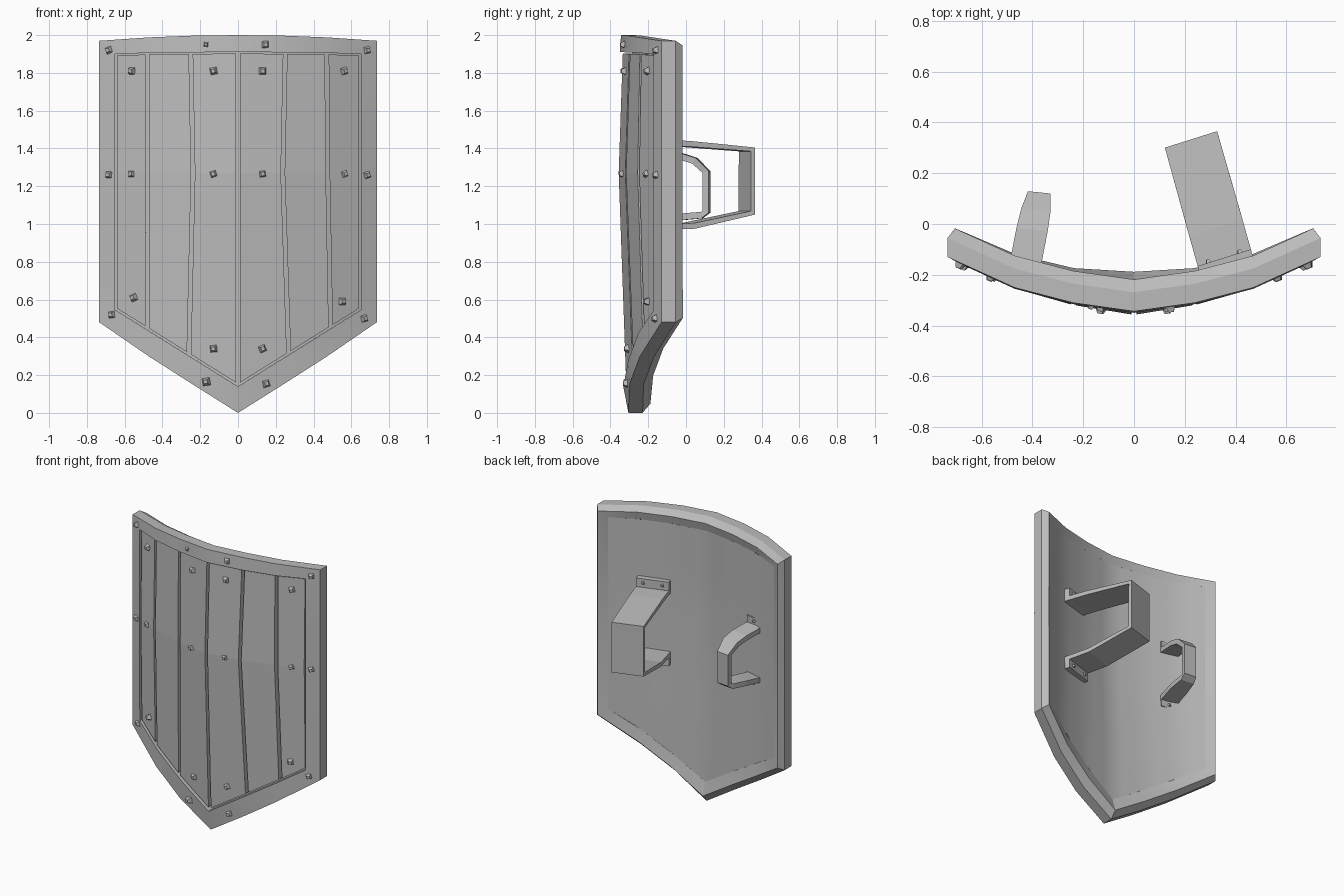
import bpy, bmesh, math
from mathutils import Vector, Matrix

cube = bpy.data.objects.get("Cube")
if cube:
    bpy.data.objects.remove(cube)

grey = bpy.data.materials.new("plain grey")
grey.use_nodes = True
tone = (0.5, 0.5, 0.5, 1)
grey.diffuse_color = tone
grey.node_tree.nodes["Principled BSDF"].inputs["Base Color"].default_value = tone


def interp(table, v):
    for (a, fa), (b, fb) in zip(table, table[1:]):
        if v <= b:
            return fa + (fb - fa) * max(0, v - a) / (b - a)
    return table[-1][1]


BOW = [(0, -.348), (.24, -.313), (.47, -.252), (.735, -.13)]
BEND = [(0, .043), (.12, .02), (.45, .02), (1.27, -.012), (2, .004)]
TOP = [(0, 1.91), (.4, 1.908), (.65, 1.9)]
BOTTOM = [(0, .14), (.65, .545)]
MID = 1.27


def front(x, z):
    """Depth of the curved front surface."""
    return interp(BOW, abs(x)) + interp(BEND, z) * (1 - abs(x) / .735)


def make(name, bm, smooth=False):
    bmesh.ops.recalc_face_normals(bm, faces=bm.faces)
    me = bpy.data.meshes.new(name)
    bm.to_mesh(me)
    bm.free()
    me.materials.append(grey)
    ob = bpy.data.objects.new(name, me)
    bpy.context.collection.objects.link(ob)
    if smooth:
        bpy.ops.object.select_all(action='DESELECT')
        bpy.context.view_layer.objects.active = ob
        ob.select_set(True)
        bpy.ops.object.shade_smooth_by_angle(angle=math.radians(25))
    return ob


def skin(bm, rings, closed_ring=True, loop=False):
    """Bridge rows of points with quads."""
    rows = [[bm.verts.new(p) for p in r] for r in rings]
    pairs = list(zip(rows, rows[1:])) + ([(rows[-1], rows[0])] if loop else [])
    for a, b in pairs:
        n = len(a)
        for i in range(n if closed_ring else n - 1):
            j = (i + 1) % n
            bm.faces.new((a[i], a[j], b[j], b[i]))
    return rows


# Rim: a chamfered section swept round the outline (outer point, inner point)
half = [((0, 2.0), (0, 1.91)), ((.24, 1.997), (.24, 1.909)), ((.47, 1.988), (.47, 1.906)),
        ((.735, 1.97), (.65, 1.9)), ((.735, MID), (.65, MID)), ((.735, .48), (.65, .545)),
        ((.47, .298), (.45, .42)), ((.24, .151), (.23, .283)), ((0, 0), (0, .14))]
outline = half + [((-o[0], o[1]), (-i[0], i[1])) for o, i in half[-2:0:-1]]
SECTION = [(0, 0), (1, -.004), (1, .112), (.35, .126), (0, .075)]
rings = []
for o, i in outline:
    ring = []
    for t, d in SECTION:
        x, z = Vector(o).lerp(Vector(i), t)
        ring.append((x, front(x, z) + d, z))
    rings.append(ring)
bm = bmesh.new()
skin(bm, rings, loop=True)
make("rim", bm, smooth=True)

# Panel behind the boards: front and back sheets
columns = [i * .65 / 8 for i in range(-8, 9)]
bm = bmesh.new()
for depth in (.06, .112):
    sheet = []
    for x in columns:
        top, low = interp(TOP, abs(x)), interp(BOTTOM, abs(x))
        zs = [top, (top + MID) / 2, MID, (MID + low) / 2, low]
        sheet.append([(x, front(x, z) + depth, z) for z in zs])
    skin(bm, sheet, closed_ring=False)
make("back_panel", bm, smooth=True)

# Boards: seams give x at the top, middle and bottom
SEAMS = [(-.65, -.65, -.65), (-.48, -.48, -.48), (-.25, -.238, -.26), (0, 0, 0),
         (.25, .237, .268), (.47, .475, .49), (.65, .65, .65)]
FACE = (.01, .002, .01)
GAP = .01
for n, (left, right) in enumerate(zip(SEAMS, SEAMS[1:])):
    rings = []
    for row in range(3):
        ring = []
        for x, d in ((left[row] + GAP, FACE[row]), (right[row] - GAP, FACE[row]),
                     (right[row] - GAP, .07), (left[row] + GAP, .07)):
            z = (interp(TOP, abs(x)) - .008, MID, interp(BOTTOM, abs(x)) + .014)[row]
            ring.append((x, front(x, z) + d, z))
        rings.append(ring)
    bm = bmesh.new()
    rows = skin(bm, rings)
    bm.faces.new(rows[0])
    bm.faces.new(rows[-1])
    make(f"board_{n + 1}", bm)


# Studs: square frustums
def stud(bm, pos, direction, size, spin):
    turn = Vector(direction).to_track_quat('Z', 'Y').to_matrix().to_4x4()
    m = Matrix.Translation(pos) @ turn @ Matrix.Rotation(math.radians(45 + spin), 4, 'Z')
    bmesh.ops.create_cone(bm, cap_ends=True, segments=4, radius1=size * .75,
                          radius2=size * .32, depth=size * .8, matrix=m)


def slope(x):
    """Tangent of the bowed surface seen from above."""
    return (interp(BOW, abs(x + .04)) - interp(BOW, abs(x - .04))) / .08


studs = [(-.17, 1.95), (.145, 1.95), (-.17, .165), (.15, .155),
         (-.555, .61), (.555, .59), (-.67, .52), (.67, .5)]
for s in (-1, 1):
    studs += [(s * .685, 1.92), (s * .685, 1.26), (s * .13, .34)]
    studs += [(s * x, z) for x in (.13, .565) for z in (1.81, 1.265)]
bm = bmesh.new()
for k, (x, z) in enumerate(studs):
    size = .028 if (x, z) == studs[0] else .042
    on_board = abs(x) < .6 and .3 < z < 1.9
    y = front(x, z) + (.008 if on_board else 0)
    stud(bm, (x, y - size * .15, z), (slope(x), -1, 0), size, k * 37 % 30 - 5)
make("studs", bm)


# Handles: a bent strap of given half widths, with a foot plate at each end
def handle(name, base, along, out, path, thick, feet, stud_offsets):
    base, along, out = Vector(base), Vector(along).normalized(), Vector(out).normalized()
    up = Vector((0, 0, 1))

    def place(w, n, z):
        return base + along * w + out * n + up * z

    centre = Vector((sum(p[0] for p in path) / len(path), sum(p[1] for p in path) / len(path)))
    bm = bmesh.new()
    rings = []
    for k, (n, z, w) in enumerate(path):
        a, b = Vector(path[max(k - 1, 0)][:2]), Vector(path[min(k + 1, len(path) - 1)][:2])
        here = Vector((n, z))
        t = (b - a).normalized()
        side = Vector((-t.y, t.x))
        if side.dot(centre - here) < 0:
            side.negate()
        inner = here + side * thick
        rings.append([place(-w, n, z), place(w, n, z), place(w, *inner), place(-w, *inner)])
    rows = skin(bm, rings)
    bm.faces.new(rows[0])
    bm.faces.new(rows[-1])
    for end, sign in ((path[0], 1), (path[-1], -1)):
        w, z = end[2], end[1]
        plate = [[place(a, n, z + sign * h) for a, n in ((-w, -.03), (w, -.03), (w, .016), (-w, .016))]
                 for h in (-thick, feet)]
        rows = skin(bm, plate)
        bm.faces.new(rows[0])
        bm.faces.new(rows[-1])
        for off in stud_offsets:
            stud(bm, place(off, .02, z + sign * feet * .5), out, .022, 10)
    make(name, bm)


handle("arm_strap", (.36, -.148, 0), (.95, .3, 0), (-.27, .96, 0),
       [(0, 1.445, .11), (.138, 1.44, .11), (.5, 1.405, .108),
        (.5, 1.05, .108), (.168, .975, .11), (0, .97, .11)],
       .03, .06, (-.065, .065))
handle("hand_grip", (-.43, -.168, 0), (1, -.1, 0), (.19, .98, 0),
       [(0, 1.395, .062), (.148, 1.375, .062), (.228, 1.35, .058), (.298, 1.28, .045),
        (.298, 1.06, .045), (.258, 1.03, .05), (.148, 1.02, .062), (0, 1.0, .062)],
       .035, .045, (0,))
